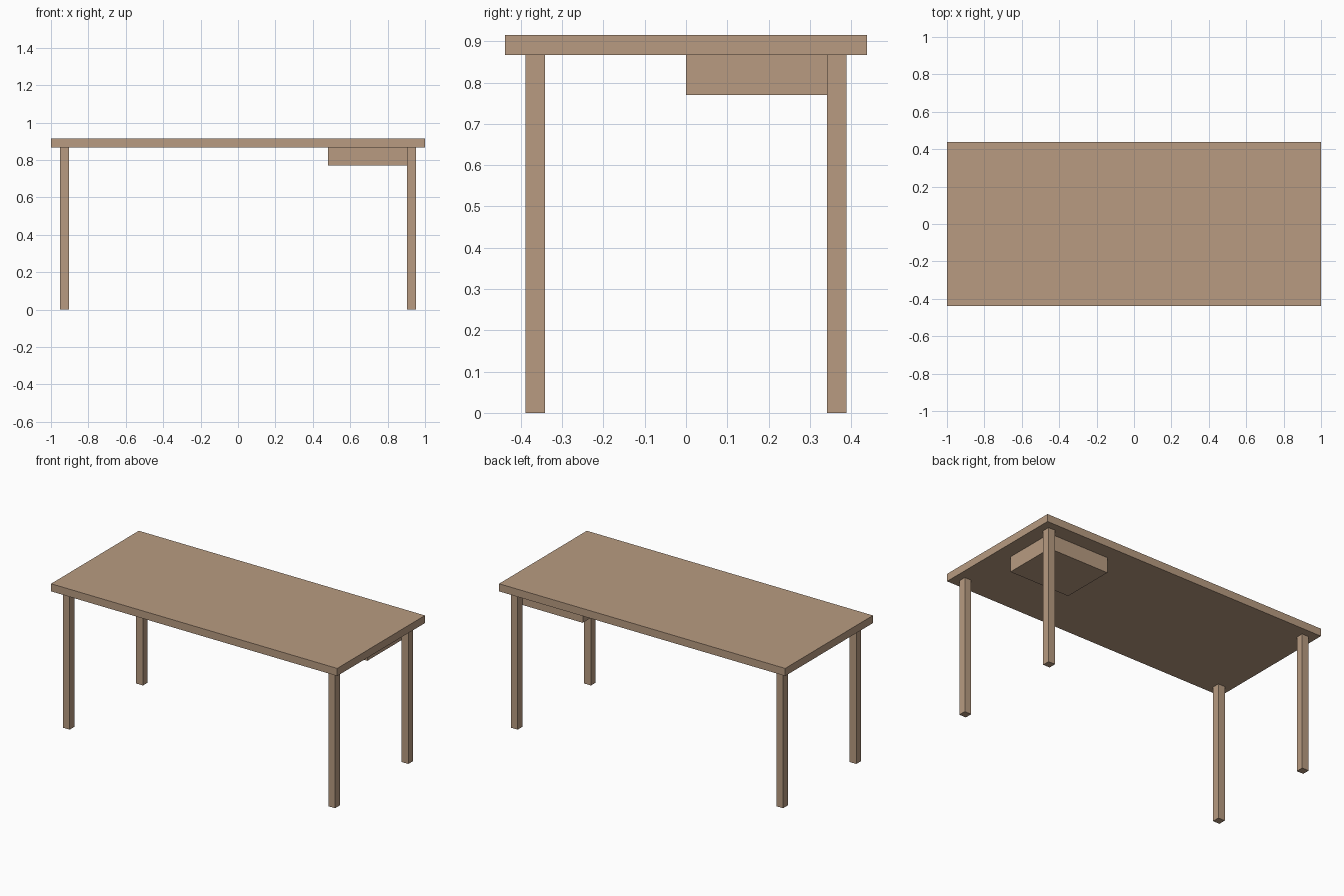
import bpy

if "Cube" in bpy.data.objects:
    bpy.data.objects.remove(bpy.data.objects["Cube"])

wood = bpy.data.materials.new("wood")
wood.diffuse_color = (0.48, 0.33, 0.22, 1.0)
wood.use_nodes = True
wood.node_tree.nodes["Principled BSDF"].inputs["Base Color"].default_value = wood.diffuse_color


def box(name, x, y, z):
    """Box spanning the given (min, max) ranges."""
    spans = (x, y, z)
    bpy.ops.mesh.primitive_cube_add(size=1)
    ob = bpy.context.object
    ob.name = name
    ob.location = [(a + b) / 2 for a, b in spans]
    ob.scale = [b - a for a, b in spans]
    bpy.ops.object.transform_apply(location=False, rotation=False, scale=True)
    ob.data.materials.append(wood)
    return ob


TOP_Z, UNDER_Z = 0.915, 0.867
LEG = 0.047
LEG_X, LEG_Y = 0.951, 0.389   # outer leg faces

# Table top
box("table_top", (-1, 1), (-0.438, 0.438), (UNDER_Z, TOP_Z))

# Four square legs
for sx, side in ((-1, "left"), (1, "right")):
    for sy, end in ((-1, "front"), (1, "back")):
        box(f"{end}_{side}_leg",
            sorted((sx * LEG_X, sx * (LEG_X - LEG))),
            sorted((sy * LEG_Y, sy * (LEG_Y - LEG))),
            (0, UNDER_Z))

# Drawer box hung under the top, tucked against the back right leg
box("drawer", (0.482, LEG_X - LEG), (0, LEG_Y - LEG), (0.77, UNDER_Z))
